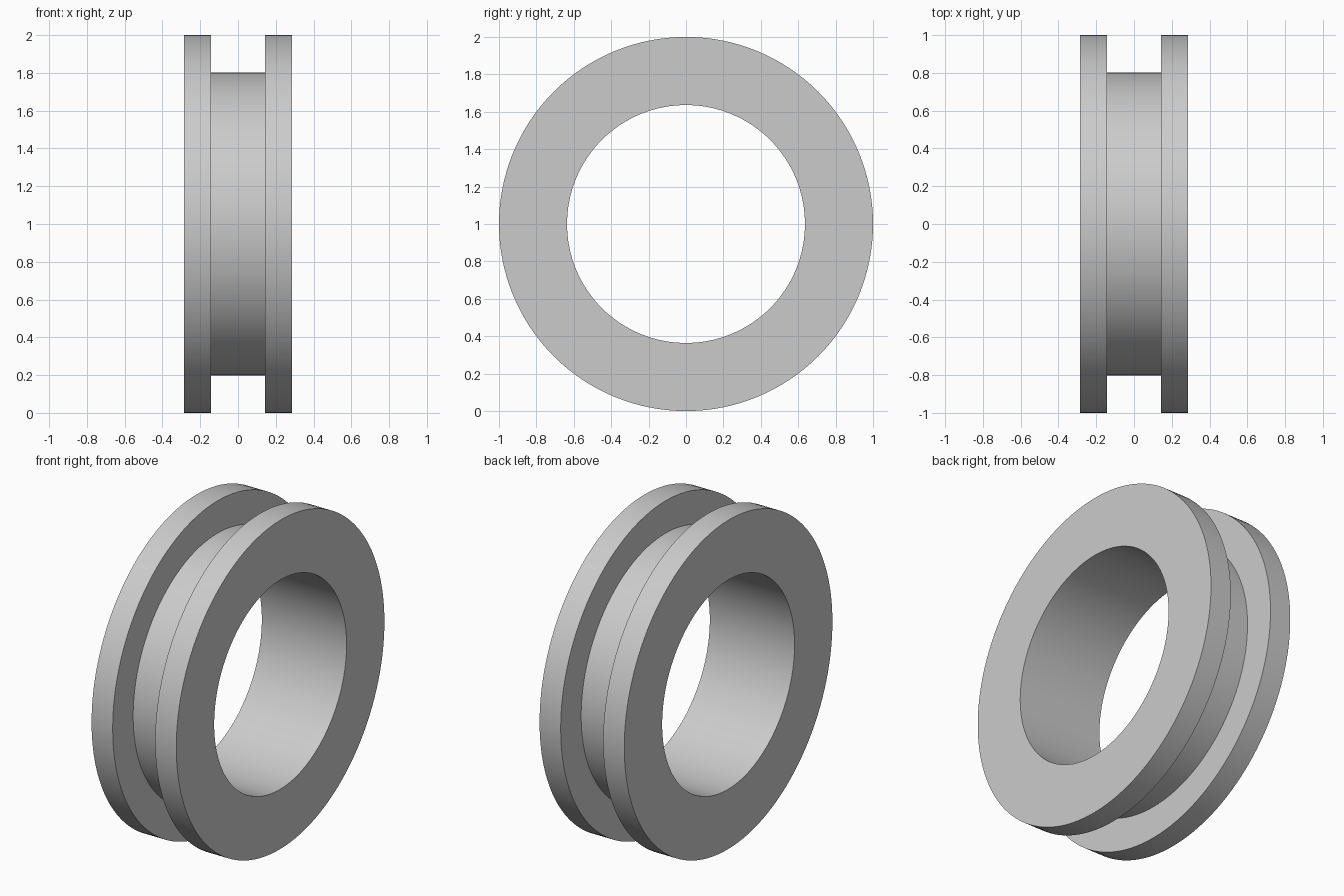
import bpy
import bmesh
import math
from mathutils import Matrix, Vector

cube = bpy.data.objects.get("Cube")
if cube:
    bpy.data.objects.remove(cube, do_unlink=True)

# Plain grey material
GREY = (0.6, 0.6, 0.6, 1.0)
mat = bpy.data.materials.new("plain_grey")
mat.use_nodes = True
mat.diffuse_color = GREY
mat.node_tree.nodes["Principled BSDF"].inputs["Base Color"].default_value = GREY

SEGMENTS = 128
HALF_WIDTH, HALF_GROOVE = 0.285, 0.143
RIM, GROOVE, BORE = 1.0, 0.803, 0.636

# Half of the cross-section as (x, radius), mirrored to close the loop
half = [(HALF_WIDTH, BORE), (HALF_WIDTH, RIM), (HALF_GROOVE, RIM), (HALF_GROOVE, GROOVE)]
profile = half + [(-x, r) for x, r in reversed(half)]

# Grooved ring: the closed cross-section revolved about the x axis
bm = bmesh.new()
rings = []
for i in range(SEGMENTS):
    turn = Matrix.Rotation(math.tau * i / SEGMENTS, 3, 'X')
    rings.append([bm.verts.new(turn @ Vector((x, 0, r))) for x, r in profile])
for i, ring in enumerate(rings):
    following = rings[(i + 1) % SEGMENTS]
    for j in range(len(profile)):
        k = (j + 1) % len(profile)
        bm.faces.new((ring[j], ring[k], following[k], following[j]))
bmesh.ops.recalc_face_normals(bm, faces=bm.faces)
bmesh.ops.translate(bm, verts=bm.verts, vec=(0, 0, RIM))

mesh = bpy.data.meshes.new("grooved_ring")
bm.to_mesh(mesh)
bm.free()
mesh.materials.append(mat)
ring_obj = bpy.data.objects.new("grooved_ring", mesh)
bpy.context.collection.objects.link(ring_obj)

# Smooth curved walls, sharp edges
bpy.ops.object.select_all(action='DESELECT')
ring_obj.select_set(True)
bpy.context.view_layer.objects.active = ring_obj
bpy.ops.object.shade_smooth_by_angle(angle=math.radians(30))
